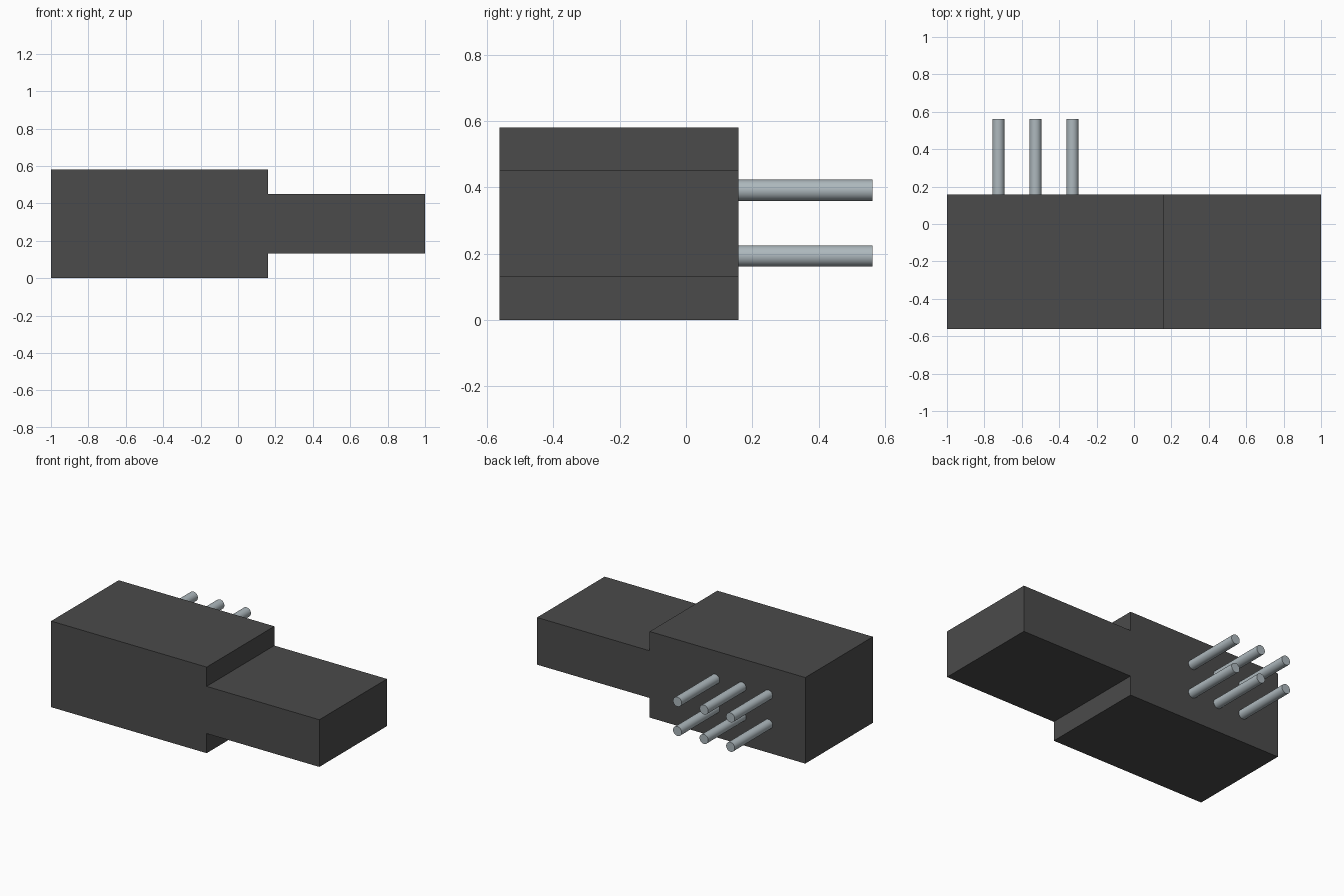
import bpy
import bmesh
from math import radians
from mathutils import Vector

cube = bpy.data.objects.get("Cube")
if cube:
    bpy.data.objects.remove(cube, do_unlink=True)

FRONT, BACK, PIN_END = -0.562, 0.158, 0.562
HEIGHT, STEP_X = 0.58, 0.16
TONGUE_LOW, TONGUE_HIGH = 0.132, 0.45


def make_material(name, color):
    mat = bpy.data.materials.new(name)
    mat.use_nodes = True
    mat.diffuse_color = color
    mat.node_tree.nodes["Principled BSDF"].inputs["Base Color"].default_value = color
    return mat


black = make_material("black plastic", (0.07, 0.07, 0.07, 1))
steel = make_material("pale steel", (0.42, 0.48, 0.51, 1))

# Housing: stepped side profile extruded from front to back
profile = [(-1, 0), (STEP_X, 0), (STEP_X, TONGUE_LOW), (1, TONGUE_LOW),
           (1, TONGUE_HIGH), (STEP_X, TONGUE_HIGH), (STEP_X, HEIGHT), (-1, HEIGHT)]
bm = bmesh.new()
face = bm.faces.new([bm.verts.new((x, FRONT, z)) for x, z in profile])
extruded = bmesh.ops.extrude_face_region(bm, geom=[face])["geom"]
moved = [v for v in extruded if isinstance(v, bmesh.types.BMVert)]
bmesh.ops.translate(bm, verts=moved, vec=Vector((0, BACK - FRONT, 0)))
bmesh.ops.recalc_face_normals(bm, faces=bm.faces)
mesh = bpy.data.meshes.new("housing")
bm.to_mesh(mesh)
bm.free()
mesh.materials.append(black)
housing = bpy.data.objects.new("housing", mesh)
bpy.context.collection.objects.link(housing)

# Contact pins: two rows of three on the back
for row, z in (("lower", 0.193), ("upper", 0.391)):
    for i in range(3):
        bpy.ops.mesh.primitive_cylinder_add(
            vertices=32, radius=0.032, depth=PIN_END - BACK,
            location=(-0.725 + 0.198 * i, (BACK + PIN_END) / 2, z),
            rotation=(radians(90), 0, 0))
        pin = bpy.context.object
        pin.name = f"{row}_pin_{i + 1}"
        pin.data.materials.append(steel)
        bpy.ops.object.shade_smooth_by_angle(angle=radians(30))
